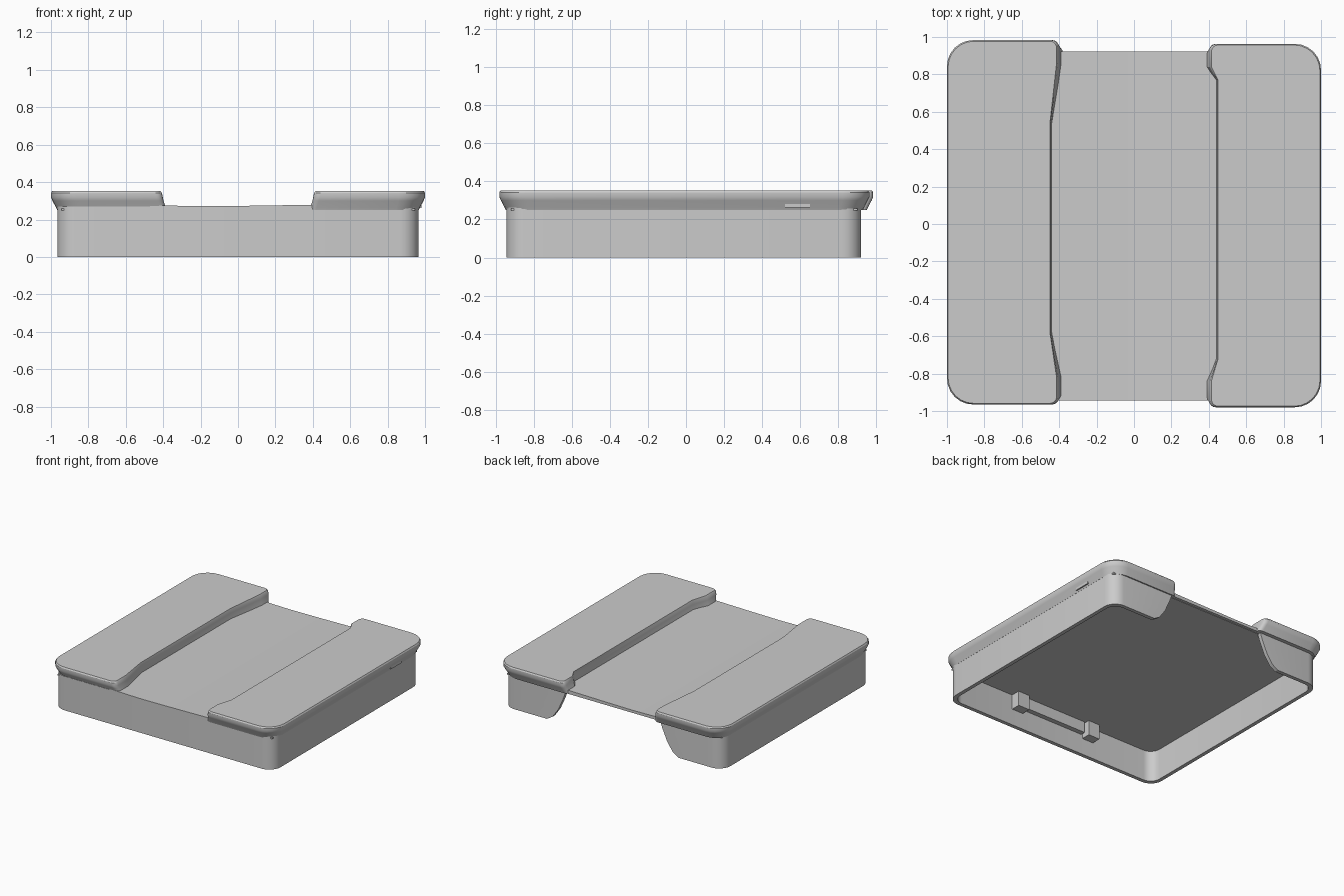
import bpy, bmesh
from math import cos, sin, pi

if "Cube" in bpy.data.objects:
    bpy.data.objects.remove(bpy.data.objects["Cube"])


def finish(name, verts, faces, smooth=True):
    me = bpy.data.meshes.new(name)
    me.from_pydata(verts, [], faces)
    bm = bmesh.new()
    bm.from_mesh(me)
    bmesh.ops.remove_doubles(bm, verts=bm.verts, dist=1e-5)
    bmesh.ops.recalc_face_normals(bm, faces=bm.faces)
    bm.to_mesh(me)
    bm.free()
    ob = bpy.data.objects.new(name, me)
    bpy.context.collection.objects.link(ob)
    if smooth:
        bpy.ops.object.select_all(action='DESELECT')
        ob.select_set(True)
        bpy.context.view_layer.objects.active = ob
        bpy.ops.object.shade_smooth_by_angle(angle=0.5)
    return ob


def arc(cx, cy, r, start, end, n=6):
    return [(cx + r * cos(start + (end - start) * i / n),
             cy + r * sin(start + (end - start) * i / n)) for i in range(n + 1)]


def loft(name, rings, cap=True, wrap=False):
    """Join equal-length closed rings, either capped or wrapped round."""
    n, m = len(rings[0]), len(rings)
    verts = [p for ring in rings for p in ring]
    faces = [(a * n + i, a * n + (i + 1) % n, b * n + (i + 1) % n, b * n + i)
             for a, b in [(k, k + 1) for k in range(m - 1)] for i in range(n)]
    if cap:
        faces += [tuple(range(n)), tuple(range((m - 1) * n, m * n))]
    return finish(name, verts, faces)


def box(name, x0, x1, y0, y1, z0, z1):
    ring = [(x0, y0), (x1, y0), (x1, y1), (x0, y1)]
    return loft(name, [[(x, y, z) for x, y in ring] for z in (z0, z1)])


# Raised side panels with flared edges and a sloped channel side
def panel_ring(side, inset, shift, z, y0, y1, ya, yb):
    xo, y0, y1 = 1 - inset, y0 + inset, y1 - inset
    r = 0.14 - inset * 0.5
    end_x, mid_x = 0.41 - shift, 0.448 - shift * 0.4
    c = 0.035
    pts = arc(xo - r, y0 + r, r, -pi / 2, 0) + arc(xo - r, y1 - r, r, 0, pi / 2)
    pts += arc(end_x + c, y1 - c, c, pi / 2, pi, 4)
    pts += [(end_x, yb[0]), (mid_x, yb[1]), (mid_x, ya[1]), (end_x, ya[0])]
    pts += arc(end_x + c, y0 + c, c, pi, 1.5 * pi, 4)
    return [(side * x, y, z) for x, y in pts]


levels = [(0.033, 0.03, 0.25), (0.028, 0.025, 0.262), (0.008, 0.012, 0.30),
          (0.0, 0.008, 0.318), (0.0, 0.003, 0.342), (0.006, -0.004, 0.352)]
for name, side, y0, y1, ya, yb in [
        ("left_panel", -1, -0.965, 0.983, (-0.82, -0.58), (0.86, 0.54)),
        ("right_panel", 1, -0.98, 0.963, (-0.84, -0.72), (0.84, 0.77))]:
    loft(name, [panel_ring(side, i, s, z, y0, y1, ya, yb) for i, s, z in levels])


# Skirt walls, open in the middle of the back
def skirt_path(t, end, z):
    x, y0, y1, r = 0.968 - t, -0.945 + t, 0.922 - t, 0.10 - t * 0.6
    p = [(-end, y1)] + arc(-x + r, y1 - r, r, pi / 2, pi)
    p += arc(-x + r, y0 + r, r, pi, 1.5 * pi)
    p += arc(x - r, y0 + r, r, 1.5 * pi, 2 * pi)
    p += arc(x - r, y1 - r, r, 0, pi / 2) + [(end, y1)]
    return [(a, b, z) for a, b in p]


ends = [(0.27, 0.41), (0.2, 0.435), (0.1, 0.48), (0.03, 0.53), (0.005, 0.58)]
strips = [skirt_path(0.002, e, z) for z, e in ends]
strips += [skirt_path(0.032, e, z) for z, e in reversed(ends)]
n, m = len(strips[0]), len(strips)
faces = [(a * n + i, a * n + i + 1, (a + 1) % m * n + i + 1, (a + 1) % m * n + i)
         for a in range(m) for i in range(n - 1)]
for i in (0, n - 1):
    faces += [tuple(v * n + i for v in (a, a + 1, m - 2 - a, m - 1 - a))
              for a in range(m // 2 - 1)]
finish("skirt_wall", [(x, y, z - 0.005 if z < 0.01 else z)
                      for s in strips for x, y, z in s], faces)

# Gently dished channel floor
top = [(-0.47, 0.277), (-0.3, 0.273), (-0.18, 0.271), (0.1, 0.274), (0.47, 0.28)]
section = top + [(0.47, 0.25), (-0.47, 0.25)]
loft("channel_floor", [[(x, y, z) for x, z in section] for y in (-0.943, 0.922)])

# Flat ceiling inside the lid
box("inner_ceiling", -0.945, 0.945, -0.92, 0.90, 0.247, 0.258)

# Clip tab and its two ribs inside the front wall
box("front_tab", -0.27, 0.27, -0.915, -0.875, 0.16, 0.25)
for name, x in (("left_rib", -0.33), ("right_rib", 0.33)):
    box(name, x - 0.05, x + 0.05, -0.915, -0.84, 0.13, 0.25)

# Small catch under the right flange
box("side_catch", 0.95, 0.982, 0.52, 0.65, 0.262, 0.30)
